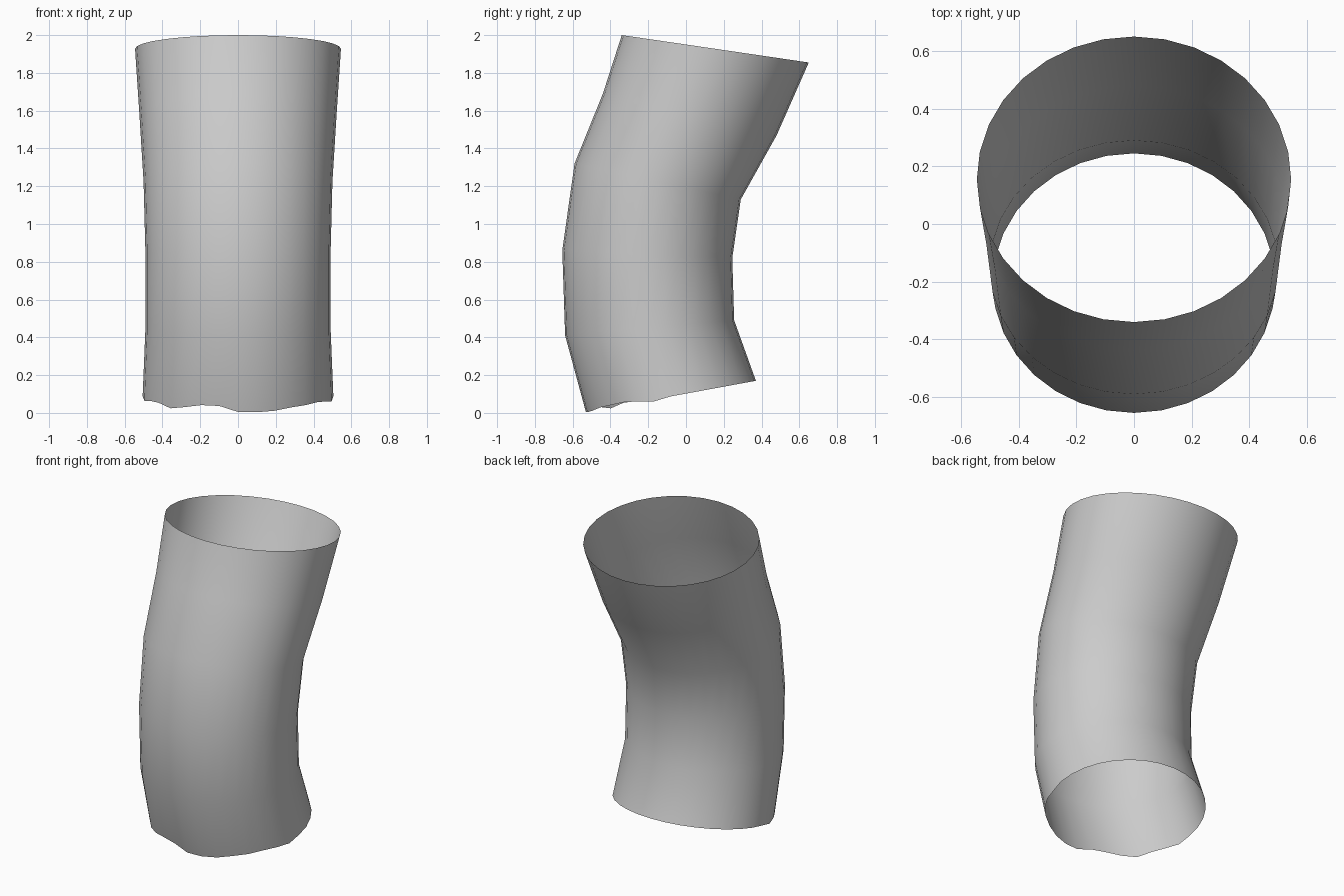
import bpy, bmesh, math
from mathutils import Vector

if "Cube" in bpy.data.objects:
    bpy.data.objects.remove(bpy.data.objects["Cube"])

SIDES = 32
# Rings: front edge (y, z), back edge (y, z), half width in x
rings = [
    ((-0.53, 0.005), (0.37, 0.17), 0.505),
    ((-0.64, 0.41), (0.255, 0.49), 0.49),
    ((-0.655, 0.86), (0.245, 0.82), 0.49),
    ((-0.59, 1.32), (0.29, 1.13), 0.50),
    ((-0.44, 1.69), (0.48, 1.47), 0.522),
    ((-0.34, 2.0), (0.65, 1.855), 0.545),
]
# Small waviness of the lower hem, by side index from the front
hem = {1: -0.003, 3: 0.01, 4: 0.012, 5: 0.015, 6: 0.005, 7: -0.01,
       31: 0.03, 30: 0.03, 29: 0.012, 28: -0.005, 27: 0.012, 26: 0.008, 25: -0.008}

# Bent open sleeve
bm = bmesh.new()
loops = []
for r, (front, back, half) in enumerate(rings):
    f, b = Vector((0, *front)), Vector((0, *back))
    mid, arm = (f + b) / 2, (f - b) / 2
    loop = []
    for k in range(SIDES):
        a = 2 * math.pi * k / SIDES
        p = mid + arm * math.cos(a) + Vector((half * math.sin(a), 0, 0))
        if r == 0:
            p.z += hem.get(k, 0)
        loop.append(bm.verts.new(p))
    loops.append(loop)
for lo, hi in zip(loops, loops[1:]):
    for k in range(SIDES):
        n = (k + 1) % SIDES
        bm.faces.new((lo[k], lo[n], hi[n], hi[k])).smooth = True

mesh = bpy.data.meshes.new("bent_sleeve")
bm.to_mesh(mesh)
bm.free()
sleeve = bpy.data.objects.new("bent_sleeve", mesh)
bpy.context.collection.objects.link(sleeve)
